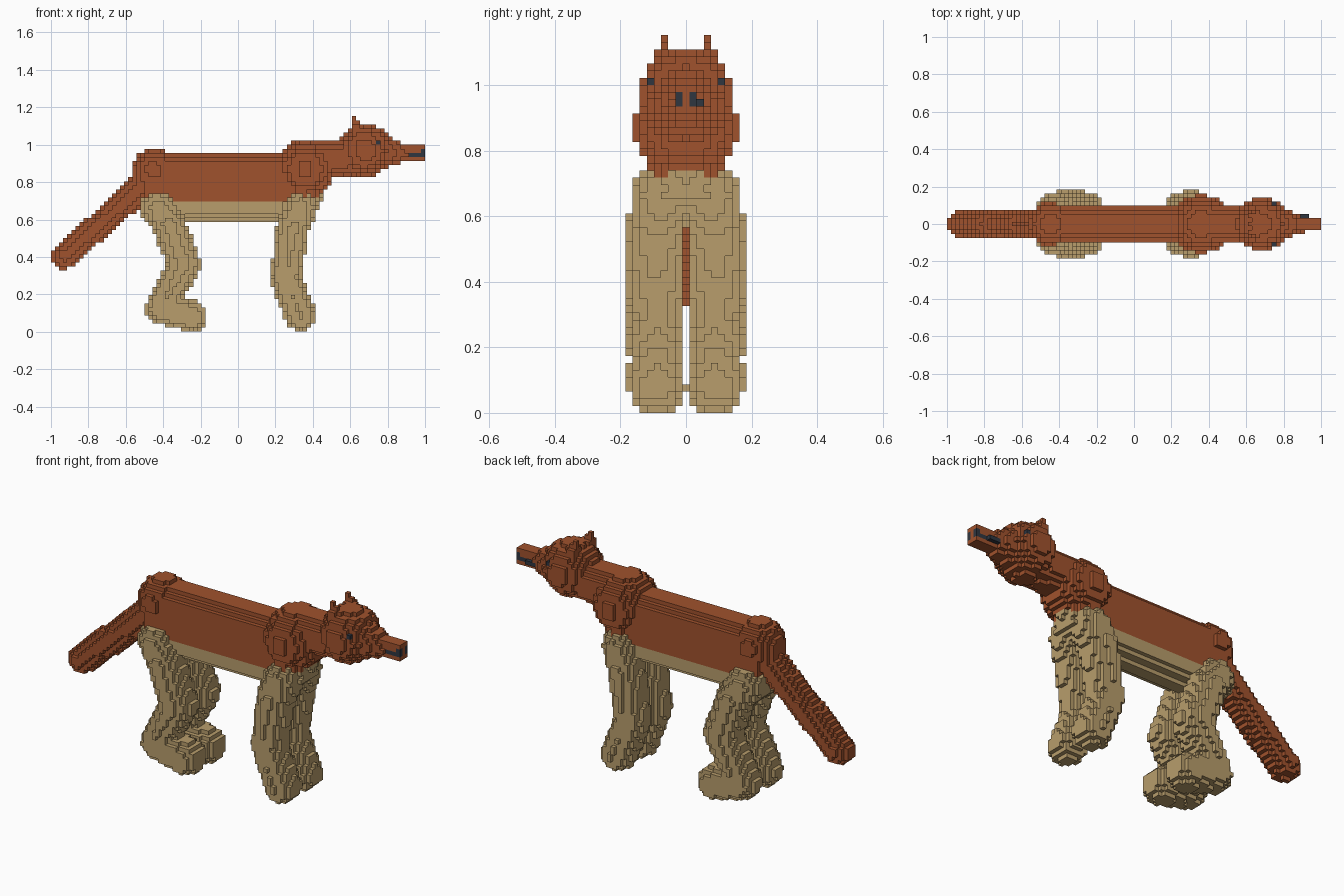
import bpy
import bmesh
import math
from mathutils import Vector

old = bpy.data.objects.get("Cube")
if old:
    bpy.data.objects.remove(old)

V = 2 / 92  # edge of one block


# Flat colours
def make_material(name, rgb):
    lin = [((c / 255 + 0.055) / 1.055) ** 2.4 for c in rgb] + [1.0]
    mat = bpy.data.materials.new(name)
    mat.use_nodes = True
    mat.diffuse_color = lin
    mat.node_tree.nodes["Principled BSDF"].inputs["Base Color"].default_value = lin
    return mat


RUST, TAN, DARK = 0, 1, 2
materials = [make_material("rust_fur", (160, 82, 45)),
             make_material("tan_fur", (184, 157, 108)),
             make_material("dark_slate", (47, 54, 64))]


def block_centre(i, j, k):
    return Vector(((i + 0.5) * V, j * V, (k + 0.5) * V))


def fill(lo, hi, inside):
    """Blocks within a bounding box whose centre passes the test."""
    i0, i1 = max(-46, math.floor(lo[0] / V)), min(45, math.floor(hi[0] / V))
    j0, j1 = max(-8, math.floor(lo[1] / V)), min(8, math.ceil(hi[1] / V))
    k0, k1 = max(0, math.floor(lo[2] / V)), min(52, math.floor(hi[2] / V))
    return {(i, j, k) for i in range(i0, i1 + 1) for j in range(j0, j1 + 1)
            for k in range(k0, k1 + 1) if inside(block_centre(i, j, k))}


def limb(*joints):
    """Blocks along a chain of (x, y, z, radius) joints, tapering between them."""
    cells = set()
    for s, e in zip(joints, joints[1:] or joints):
        a, b, ra, rb = Vector(s[:3]), Vector(e[:3]), s[3], e[3]
        r = max(ra, rb)
        d = b - a

        def inside(p):
            t = min(1, max(0, (p - a).dot(d) / d.length_squared)) if d.length else 0
            return (p - a - d * t).length <= ra + (rb - ra) * t
        cells |= fill([min(u, w) - r for u, w in zip(a, b)],
                      [max(u, w) + r for u, w in zip(a, b)], inside)
    return cells


def box(x0, x1, y, z0, z1):
    return fill((x0, -y, z0), (x1, y, z1),
                lambda p: x0 < p.x < x1 and abs(p.y) < y and z0 < p.z < z1)


def torso():
    """Slab with rounded top and bottom."""
    def inside(p):
        dz = max(0.69 - p.z, 0, p.z - 0.857)
        return -0.505 < p.x < 0.31 and math.hypot(p.y, dz) < 0.1
    return fill((-0.51, -0.1, 0.58), (0.32, 0.1, 0.96), inside)


# Colour rules
def rust(c):
    return RUST


def tan(c):
    return TAN


def belly(c):
    return TAN if c[2] < 32 else RUST


def chest(c):
    return TAN if c[2] < (34 if abs(c[1]) < 3 else 33) else RUST


def head_colour(c):
    # one dark block for each eye
    return DARK if c[0] == 34 and abs(c[1]) == 5 and c[2] == 46 else RUST


def snout_colour(c):
    # mouth line along both sides, and the nostrils
    if c[0] >= 40 and c[2] == 43 and c[1] in (-1, 1, 2):
        return DARK
    if c[0] == 45 and c[2] == 44 and abs(c[1]) == 1:
        return DARK
    return RUST


EYES = {(34, 5, 46), (34, -5, 46)}
LIP = {(i, 2, 43) for i in range(40, 43)}

# Parts: name, blocks, colour rule; earlier parts own shared blocks
parts = [
    ("head", limb((0.68, 0, 0.97, 0.143)) | EYES, head_colour),
    ("snout", limb((0.78, 0, 0.96, 0.09), (0.90, 0, 0.955, 0.045))
     | box(0.8, 1.0, 0.033, 0.913, 1.0) | LIP, snout_colour),
    ("neck", limb((0.36, 0, 0.91, 0.105), (0.66, 0, 0.94, 0.1)), rust),
    ("shoulders", limb((0.36, 0, 0.87, 0.158)), chest),
    ("chest", limb((0.36, 0, 0.87, 0.12), (0.33, 0, 0.71, 0.115)), chest),
    ("rump", limb((-0.45, 0, 0.862, 0.118)), rust),
    ("torso", torso(), belly),
    ("tail", limb((-0.46, 0, 0.83, 0.08), (-0.56, 0, 0.73, 0.072),
                  (-0.93, 0, 0.405, 0.07)), rust),
]

for side, s in (("left", 1), ("right", -1)):
    y = 0.09 * s
    parts += [
        ("ear_" + side, limb((0.65, 3 * V * s, 1.06, 0.045),
                             (0.62, 3 * V * s, 1.143, 0.011)), rust),
        ("front_leg_" + side, limb((0.33, 0.07 * s, 0.66, 0.095),
                                   (0.295, y, 0.56, 0.088),
                                   (0.255, y, 0.29, 0.083),
                                   (0.335, y, 0.085, 0.085)), tan),
        ("back_leg_" + side, limb((-0.43, 0.06 * s, 0.66, 0.1),
                                  (-0.37, y, 0.58, 0.09),
                                  (-0.29, y, 0.36, 0.09),
                                  (-0.415, y, 0.125, 0.082),
                                  (-0.25, 0.086 * s, 0.083, 0.087)), tan),
    ]

# Give every block one owner
owner = {}
for name, cells, rule in parts:
    for c in cells:
        owner.setdefault(c, name)


def build(name, cells, rule):
    """Outer faces of the blocks owned by one part."""
    bm = bmesh.new()
    verts = {}

    def vert(corner):
        if corner not in verts:
            verts[corner] = bm.verts.new((corner[0] * V, (corner[1] - 0.5) * V,
                                          corner[2] * V))
        return verts[corner]

    for c in sorted(cells):
        if owner[c] != name:
            continue
        for axis in range(3):
            for step in (0, 1):
                n = list(c)
                n[axis] += 2 * step - 1
                if tuple(n) in owner:
                    continue
                u, w = (axis + 1) % 3, (axis + 2) % 3
                ring = []
                for du, dw in ((0, 0), (1, 0), (1, 1), (0, 1)):
                    p = list(c)
                    p[axis] += step
                    p[u] += du
                    p[w] += dw
                    ring.append(vert(tuple(p)))
                if not step:
                    ring.reverse()
                face = bm.faces.new(ring)
                face.material_index = rule(c)
    mesh = bpy.data.meshes.new(name)
    bm.to_mesh(mesh)
    bm.free()
    for mat in materials:
        mesh.materials.append(mat)
    obj = bpy.data.objects.new(name, mesh)
    bpy.context.collection.objects.link(obj)


for part in parts:
    build(*part)
